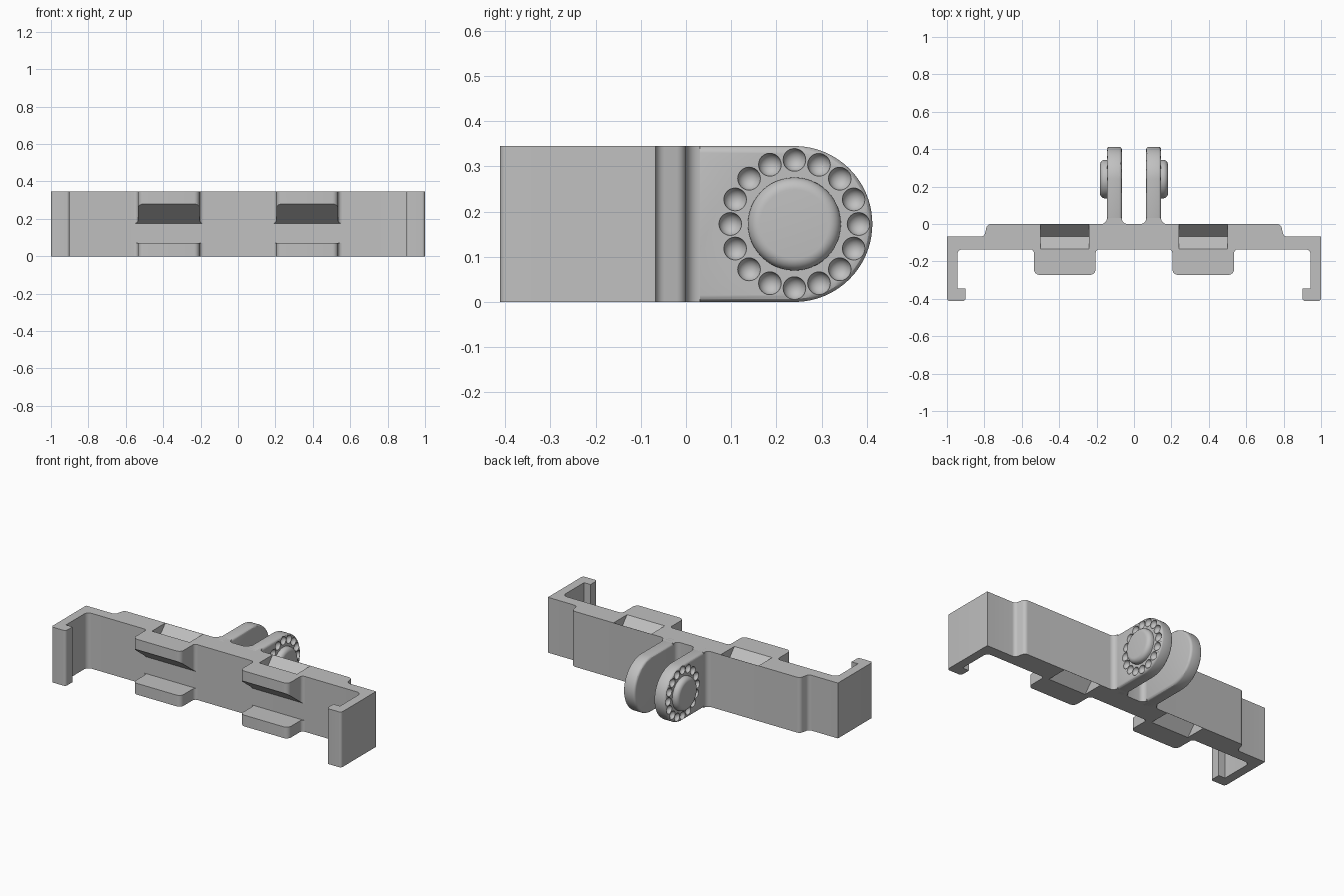
import bpy, bmesh, math
from mathutils import Vector, Matrix

old = bpy.data.objects.get("Cube")
if old:
    bpy.data.objects.remove(old, do_unlink=True)

H = 0.345                      # overall height
HUB_Y, HUB_Z = 0.24, H / 2     # hinge axis

grey = bpy.data.materials.new("light_grey_plastic")
grey.use_nodes = True
colour = (0.53, 0.53, 0.53, 1)
grey.diffuse_color = colour
grey.node_tree.nodes["Principled BSDF"].inputs["Base Color"].default_value = colour


def rounded(points, steps=6):
    """Outline from (u, v, radius) corners, each corner turned into an arc."""
    out = []
    n = len(points)
    for i, (u, v, r) in enumerate(points):
        p = Vector((u, v))
        if r == 0:
            out.append(p)
            continue
        a = (Vector(points[i - 1][:2]) - p).normalized()
        b = (Vector(points[(i + 1) % n][:2]) - p).normalized()
        half = a.angle(b) / 2
        centre = p + (a + b).normalized() * r / math.sin(half)
        start = p + a * r / math.tan(half) - centre
        end = p + b * r / math.tan(half) - centre
        sweep = start.angle_signed(end)
        for k in range(steps + 1):
            out.append(centre + Matrix.Rotation(-sweep * k / steps, 2) @ start)
    return [p for i, p in enumerate(out) if (p - out[i - 1]).length > 1e-5]


def prism(outline, low, high, place):
    """Extrude an outline; place(u, v, w) maps it into space."""
    bm = bmesh.new()
    face = bm.faces.new([bm.verts.new(place(p[0], p[1], low)) for p in outline])
    new = bmesh.ops.extrude_face_region(bm, geom=[face])["geom"]
    shift = Vector(place(0, 0, high)) - Vector(place(0, 0, low))
    bmesh.ops.translate(bm, vec=shift, verts=[g for g in new if isinstance(g, bmesh.types.BMVert)])
    bmesh.ops.recalc_face_normals(bm, faces=bm.faces)
    return bm


def add_object(name, bm):
    mesh = bpy.data.meshes.new(name)
    bm.to_mesh(mesh)
    bm.free()
    mesh.materials.append(grey)
    obj = bpy.data.objects.new(name, mesh)
    bpy.context.collection.objects.link(obj)
    return obj


def finish(obj, mirror=True):
    """Mirror, apply modifiers and smooth the curved faces."""
    if mirror:
        obj.modifiers.new("mirror", 'MIRROR').use_mirror_merge = False
    bpy.ops.object.select_all(action='DESELECT')
    bpy.context.view_layer.objects.active = obj
    obj.select_set(True)
    for m in list(obj.modifiers):
        bpy.ops.object.modifier_apply(modifier=m.name)
    bpy.ops.object.shade_smooth_by_angle(angle=math.radians(30))


def cut(obj, cutter):
    m = obj.modifiers.new("cut", 'BOOLEAN')
    m.operation = 'DIFFERENCE'
    m.solver = 'EXACT'
    m.object = cutter
    cutter.hide_render = True


def upright(u, v, w):
    return (u, v, w)


def sideways(u, v, w):
    return (w, u, v)


# Clip body: stepped plate, end arms with hooks, filleted prong roots
half = [
    (0.065, 0.031, 0), (0.145, 0.031, 0), (0.145, 0, 0.03),
    (0.785, 0, 0.025), (0.80, -0.068, 0.025), (1, -0.068, 0),
    (1, -0.412, 0.016), (0.9, -0.412, 0.016), (0.9, -0.345, 0),
    (0.945, -0.345, 0), (0.945, -0.135, 0.03),
]
half = [(0.065, 0, 0.03)] + half
whole = half + [(-x, y, r) for x, y, r in reversed(half)]
body = add_object("clip_body", prism(rounded(whole), 0, H, upright))

# V-shaped pockets in the top and bottom edges of the plate
bm = bmesh.new()
for x in (-0.37, 0.37):
    for z in (0, H):
        new = bmesh.ops.create_cube(bm, size=1)["verts"]
        bmesh.ops.rotate(bm, verts=new, matrix=Matrix.Rotation(math.pi / 4, 3, 'X'))
        bmesh.ops.scale(bm, verts=new, vec=(0.26, 0.094, 0.105))
        bmesh.ops.translate(bm, verts=new, vec=(x, -0.0675, z))
pocket_cutter = add_object("pocket_cutter", bm)
cut(body, pocket_cutter)
finish(body, mirror=False)

# Front tabs: flat lower one, upper one with a sloped underside
tab = rounded([
    (0.185, -0.135, 0), (0.205, -0.135, 0.02), (0.205, -0.272, 0.03),
    (0.535, -0.272, 0.03), (0.535, -0.135, 0.02), (0.555, -0.135, 0),
])
finish(add_object("lower_tabs", prism(tab, 0, 0.07, upright)))

bm = prism(tab, 0.12, H, upright)
slope = bmesh.ops.bisect_plane(
    bm, geom=bm.verts[:] + bm.edges[:] + bm.faces[:], clear_inner=True,
    plane_co=(0, -0.272, 0.28), plane_no=(0, 0.105, 0.137))
rim = [g for g in slope["geom_cut"] if isinstance(g, bmesh.types.BMEdge)]
bmesh.ops.contextual_create(bm, geom=rim)
bmesh.ops.recalc_face_normals(bm, faces=bm.faces)
finish(add_object("upper_tabs", bm))

# Hinge prongs: round-ended plates with softened edges
outline = [(-0.03, 0), (-0.03, H)]
for i in range(41):
    a = math.pi / 2 - math.pi * i / 40
    outline.append((HUB_Y + H / 2 * math.cos(a), HUB_Z + H / 2 * math.sin(a)))
outline = outline[1:] + outline[:1]
prongs = add_object("hinge_prongs", prism(outline, 0.065, 0.145, sideways))
bevel = prongs.modifiers.new("soft_edges", 'BEVEL')
bevel.width = 0.014
bevel.segments = 3
bevel.limit_method = 'ANGLE'
bevel.angle_limit = math.radians(40)

# Ring of dimples around the hub
bm = bmesh.new()
for i in range(16):
    a = math.tau * i / 16
    spot = (0.147, HUB_Y + 0.142 * math.cos(a), HUB_Z + 0.142 * math.sin(a))
    bmesh.ops.create_uvsphere(bm, u_segments=20, v_segments=12, radius=0.0255,
                              matrix=Matrix.Translation(spot))
dimple_cutter = add_object("dimple_cutter", bm)
cut(prongs, dimple_cutter)
finish(prongs)

# Round hub buttons, turned from a rounded profile
R, TOP, FILLET = 0.103, 0.182, 0.027
profile = [(R, 0.14)]
for i in range(9):
    a = math.pi / 2 * i / 8
    profile.append((R - FILLET + FILLET * math.cos(a), TOP - FILLET + FILLET * math.sin(a)))
bm = bmesh.new()
rings = []
for r, x in profile:
    rings.append([bm.verts.new((x, HUB_Y + r * math.cos(math.tau * k / 48),
                                HUB_Z + r * math.sin(math.tau * k / 48))) for k in range(48)])
for a, b in zip(rings, rings[1:]):
    for k in range(48):
        bm.faces.new((a[k - 1], a[k], b[k], b[k - 1]))
bm.faces.new(rings[0])
bm.faces.new(rings[-1])
bmesh.ops.recalc_face_normals(bm, faces=bm.faces)
finish(add_object("hub_buttons", bm))

for helper in (pocket_cutter, dimple_cutter):
    bpy.data.objects.remove(helper, do_unlink=True)
